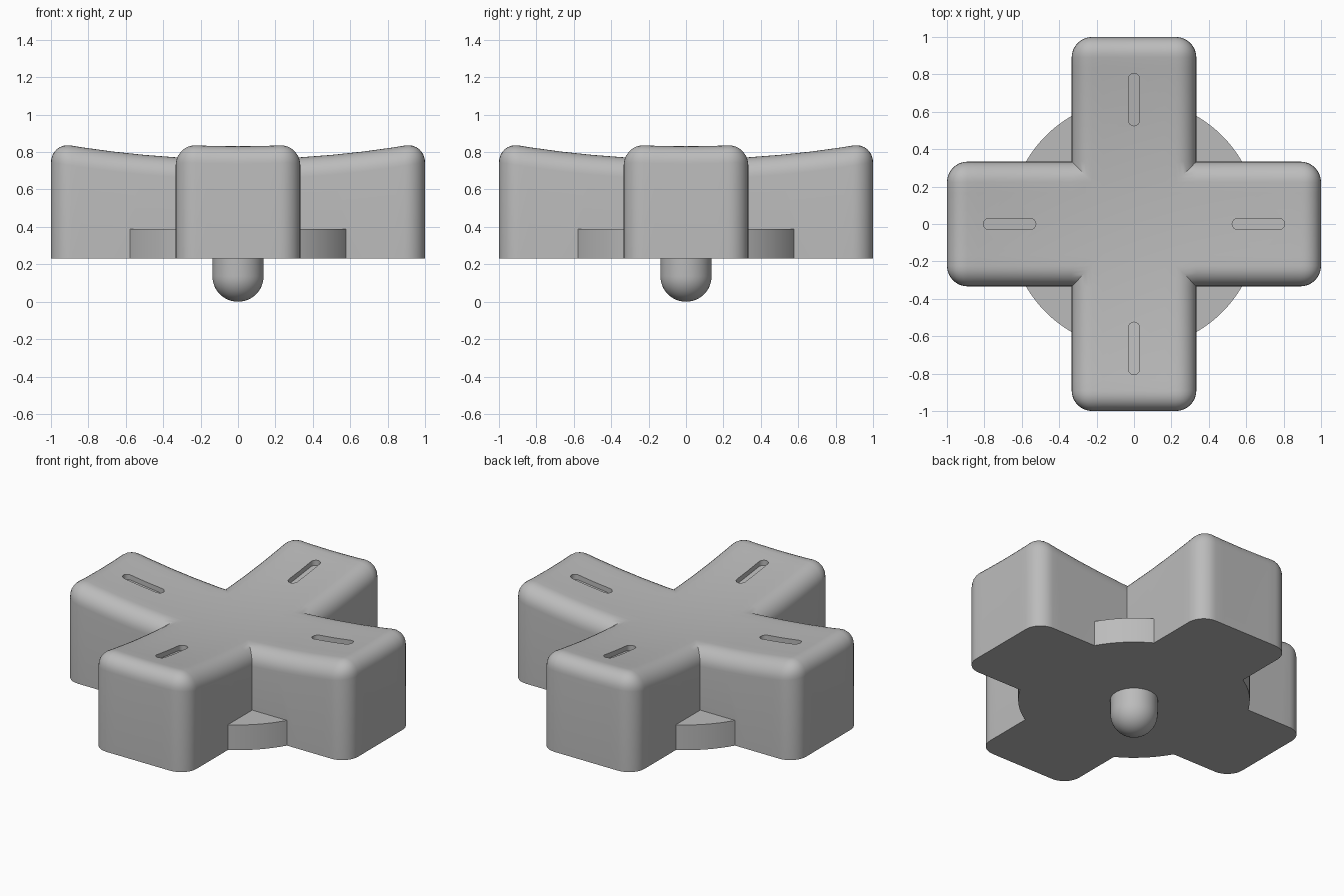
import bpy, bmesh, math
from mathutils import Matrix, Vector

HALF = 1 / 3        # half width of an arm
BASE = 0.23         # underside height
FILLET = 0.11
PEG = 0.137

old = bpy.data.objects.get("Cube")
if old:
    bpy.data.objects.remove(old, do_unlink=True)

grey = bpy.data.materials.new("plain grey")
grey.use_nodes = True
colour = (0.5, 0.5, 0.5, 1)
grey.diffuse_color = colour
grey.node_tree.nodes["Principled BSDF"].inputs["Base Color"].default_value = colour


def dish(x, y):
    """Height of the shallow bowl-shaped top."""
    return 0.757 + (x * x + y * y) / 11


def make_object(name, bm):
    bmesh.ops.recalc_face_normals(bm, faces=bm.faces)
    mesh = bpy.data.meshes.new(name)
    bm.to_mesh(mesh)
    bm.free()
    mesh.materials.append(grey)
    obj = bpy.data.objects.new(name, mesh)
    bpy.context.collection.objects.link(obj)
    return obj


def activate(obj):
    bpy.ops.object.select_all(action='DESELECT')
    obj.select_set(True)
    bpy.context.view_layer.objects.active = obj


def repeat_four(bm):
    """Copy the geometry around the vertical axis."""
    source = bm.verts[:] + bm.edges[:] + bm.faces[:]
    for k in range(1, 4):
        copy = bmesh.ops.duplicate(bm, geom=source)["geom"]
        verts = [g for g in copy if isinstance(g, bmesh.types.BMVert)]
        bmesh.ops.rotate(bm, verts=verts, matrix=Matrix.Rotation(k * math.pi / 2, 3, 'Z'))


def combine(target, tool, operation):
    mod = target.modifiers.new(operation.lower(), 'BOOLEAN')
    mod.operation = operation
    mod.solver = 'EXACT'
    mod.object = tool
    activate(target)
    bpy.ops.object.modifier_apply(modifier=mod.name)
    bpy.data.objects.remove(tool, do_unlink=True)


# Cross pad: a dished, rounded bar is mitred to one arm and repeated
bm = bmesh.new()
bmesh.ops.create_grid(bm, x_segments=12, y_segments=4, size=1)
for v in bm.verts:
    v.co.y *= HALF
    v.co.z = dish(v.co.x, v.co.y)
rim = [e for e in bm.edges if e.is_boundary]
walls = bmesh.ops.extrude_edge_only(bm, edges=rim)["geom"]
lower = [g for g in walls if isinstance(g, bmesh.types.BMVert)]
for v in lower:
    v.co.z = BASE
bmesh.ops.contextual_create(bm, geom=[e for e in bm.edges if e.is_boundary])
bmesh.ops.recalc_face_normals(bm, faces=bm.faces)
rounded = [e for e in bm.edges
           if max(v.co.z for v in e.verts) > BASE + 0.1 and e.calc_face_angle(0) > 1]
bmesh.ops.bevel(bm, geom=rounded, offset=FILLET, segments=8, profile=0.5, affect='EDGES')
for side in (1, -1):
    bmesh.ops.bisect_plane(bm, geom=bm.verts[:] + bm.edges[:] + bm.faces[:],
                           plane_co=(0, 0, 0), plane_no=Vector((-1, side, 0)).normalized(),
                           clear_outer=True)
repeat_four(bm)
bmesh.ops.remove_doubles(bm, verts=bm.verts, dist=0.0005)
pad = make_object("cross_pad", bm)

# Round base plate filling the inner corners
bm = bmesh.new()
bmesh.ops.create_cone(bm, cap_ends=True, segments=96, radius1=0.667, radius2=0.667, depth=0.16,
                      matrix=Matrix.Translation((0, 0, BASE + 0.08)))
combine(pad, make_object("base_plate", bm), 'UNION')

# Rounded slots cut into the arms, following the slope of the top
bm = bmesh.new()
outline = []
for end, centre in ((1, 0.775), (-1, 0.555)):
    for i in range(13):
        a = math.pi * (i / 12 - 0.5)
        x, y = centre + end * 0.03 * math.cos(a), end * 0.03 * math.sin(a)
        outline.append(bm.verts.new((x, y, dish(0.665, 0) + 0.121 * (x - 0.665) - 0.03)))
floor = bm.faces.new(outline)
top = bmesh.ops.extrude_face_region(bm, geom=[floor])["geom"]
bmesh.ops.translate(bm, vec=(0, 0, 0.2), verts=[g for g in top if isinstance(g, bmesh.types.BMVert)])
repeat_four(bm)
combine(pad, make_object("slot_cutter", bm), 'DIFFERENCE')

# Pivot peg with a hemispherical tip
bm = bmesh.new()
bmesh.ops.create_uvsphere(bm, u_segments=48, v_segments=24, radius=PEG,
                          matrix=Matrix.Translation((0, 0, PEG)))
for v in bm.verts:
    if v.co.z > PEG + 0.001:
        v.co.z = BASE + 0.02
        flat = Vector((v.co.x, v.co.y, 0))
        if flat.length > 0.001:
            v.co.x, v.co.y = flat.normalized().xy * PEG
bmesh.ops.remove_doubles(bm, verts=bm.verts, dist=0.0001)
peg = make_object("pivot_peg", bm)

for obj in (pad, peg):
    activate(obj)
    bpy.ops.object.shade_smooth_by_angle(angle=math.radians(32))
